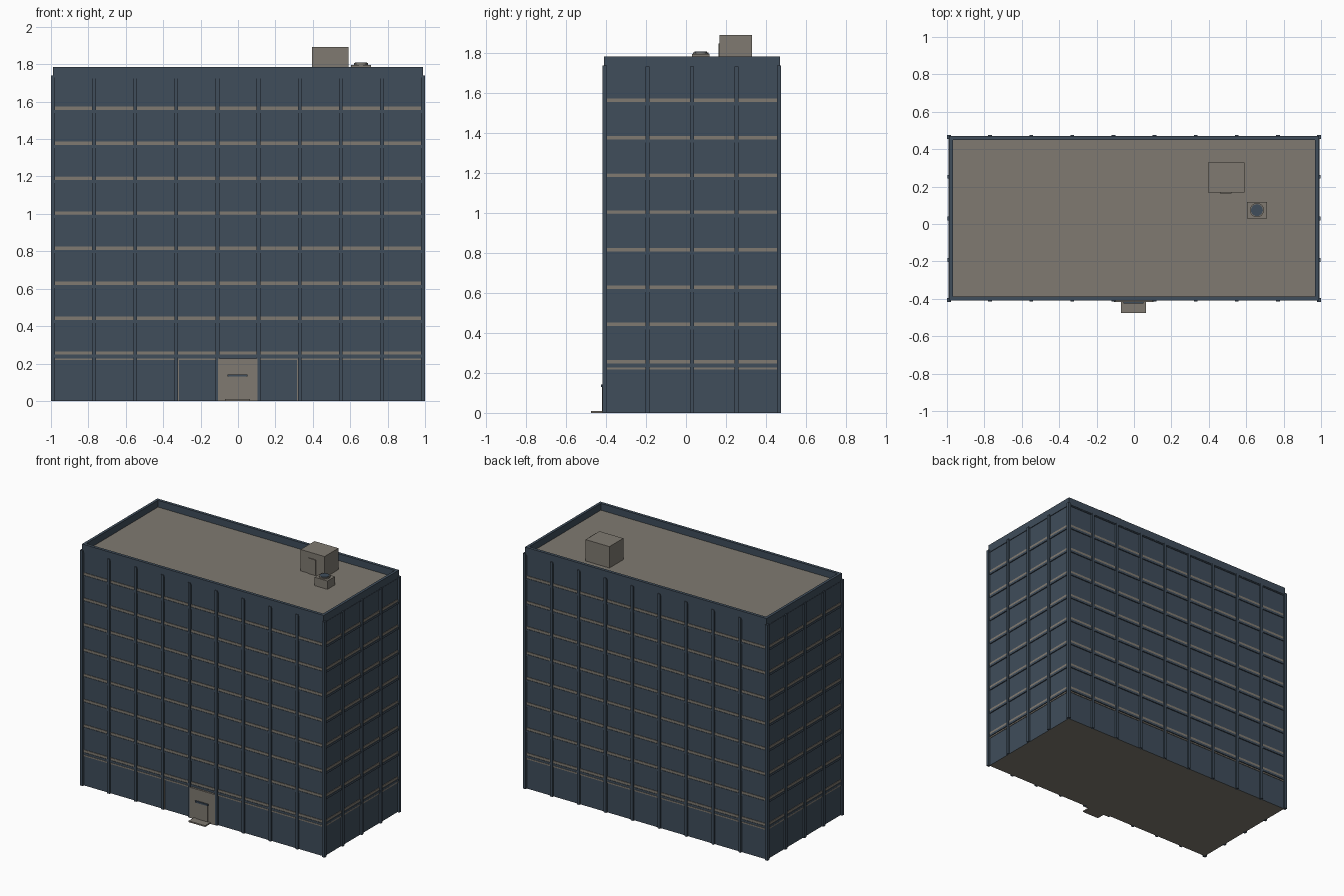
import bpy, math

if "Cube" in bpy.data.objects:
    bpy.data.objects.remove(bpy.data.objects["Cube"])


def material(name, rgb):
    m = bpy.data.materials.new(name)
    m.diffuse_color = (*rgb, 1)
    m.use_nodes = True
    m.node_tree.nodes["Principled BSDF"].inputs["Base Color"].default_value = m.diffuse_color
    return m


BLUE = material("slate blue", (0.050, 0.074, 0.104))
GREY = material("warm grey", (0.215, 0.195, 0.165))


# Box given by its lower and upper limits on each axis
def box(name, x, y, z, mat):
    bpy.ops.mesh.primitive_cube_add(size=1, location=[(a + b) / 2 for a, b in (x, y, z)])
    o = bpy.context.object
    o.name = name
    o.scale = [b - a for a, b in (x, y, z)]
    bpy.ops.object.transform_apply(location=False, rotation=False)
    o.data.materials.append(mat)
    return o


CY = 0.03             # centre of the tower in y
HX, HY = 0.985, 0.432  # half sizes of the wall block
TOP = 1.735
FLOORS = [0.255 + 0.187 * i for i in range(8)]

# Wall block with a grey underside
wall = box("wall", (-HX, HX), (CY - HY, CY + HY), (0, TOP - 0.005), BLUE)
wall.data.materials.append(GREY)
for f in wall.data.polygons:
    if f.normal.z < -0.5:
        f.material_index = 1

# Roof deck and parapet
box("roof_deck", (-0.975, 0.975), (CY - 0.425, CY + 0.425), (TOP - 0.02, TOP), GREY)
for s in (-1, 1):
    ya, yb = sorted((CY + s * 0.44, CY + s * 0.418))
    box("parapet_long", (-0.988, 0.988), (ya, yb), (TOP - 0.005, 1.785), BLUE)
    xa, xb = sorted((s * 0.988, s * 0.968))
    box("parapet_short", (xa, xb), (CY - 0.418, CY + 0.418), (TOP - 0.005, 1.785), BLUE)

# Corner posts
for sx in (-1, 1):
    for sy in (-1, 1):
        xs = sorted((sx * 1.0, sx * 0.978))
        ys = sorted((CY + sy * 0.447, CY + sy * 0.425))
        box("corner_post", xs, ys, (0, 1.74), BLUE)

# Vertical mullions
for s in (-1, 1):
    ys = sorted((CY + s * (HY - 0.01), CY + s * 0.445))
    for i in range(1, 9):
        x = -0.99 + 0.22 * i
        box("long_mullion", (x - 0.01, x + 0.01), ys, (0, TOP), BLUE)
    xs = sorted((s * (HX - 0.01), s * 0.998))
    for i in range(1, 4):
        y = CY - 0.444 + 0.222 * i
        box("short_mullion", xs, (y - 0.01, y + 0.01), (0, TOP), BLUE)


# Horizontal ring wrapped round the wall, standing proud by p
def ring(name, z0, z1, p, mat):
    for s in (-1, 1):
        box(name, (-HX - p, HX + p), sorted((CY + s * (HY - 0.01), CY + s * (HY + p))), (z0, z1), mat)
        box(name, sorted((s * (HX - 0.01), s * (HX + p))), (CY - HY + 0.01, CY + HY - 0.01), (z0, z1), mat)


# Grey sill bands over dark rails on each floor
for z in FLOORS:
    ring("sill_band", z - 0.008, z + 0.010, 0.004, GREY)
    ring("floor_rail", z - 0.024, z - 0.008, 0.007, BLUE)
ring("ground_floor_trim", 0.218, 0.228, 0.004, GREY)
ring("top_rail", TOP - 0.012, TOP - 0.005, 0.005, BLUE)

# Entrance: grey panel, projecting door, dark lintel, step and side trims
FRONT = CY - HY
box("entrance_panel", (-0.107, 0.103), (FRONT - 0.014, FRONT), (0, 0.226), GREY)
box("entrance_door", (-0.05, 0.045), (FRONT - 0.018, FRONT), (0, 0.13), GREY)
box("door_lintel", (-0.055, 0.05), (FRONT - 0.024, FRONT), (0.13, 0.142), BLUE)
box("entrance_step", (-0.07, 0.065), (-0.477, FRONT), (0, 0.01), GREY)
for x in (-0.319, 0.319):
    box("ground_trim", (x - 0.004, x + 0.004), (FRONT - 0.004, FRONT), (0, 0.22), GREY)

# Rooftop stair house with its door
box("stair_house", (0.395, 0.59), (0.168, 0.33), (TOP - 0.01, 1.893), GREY)
box("stair_house_door", (0.46, 0.52), (0.162, 0.17), (TOP - 0.01, 1.85), GREY)

# Rooftop fan unit with a round blue top
box("fan_unit", (0.605, 0.71), (0.03, 0.118), (TOP - 0.01, 1.797), GREY)
for name, r, z, h, mat in (("fan_collar", 0.038, 1.800, 0.012, GREY), ("fan_top", 0.032, 1.807, 0.004, BLUE)):
    bpy.ops.mesh.primitive_cylinder_add(vertices=16, radius=r, depth=h, location=(0.657, 0.074, z))
    bpy.context.object.name = name
    bpy.context.object.data.materials.append(mat)
    bpy.ops.object.shade_smooth_by_angle(angle=math.radians(30))
